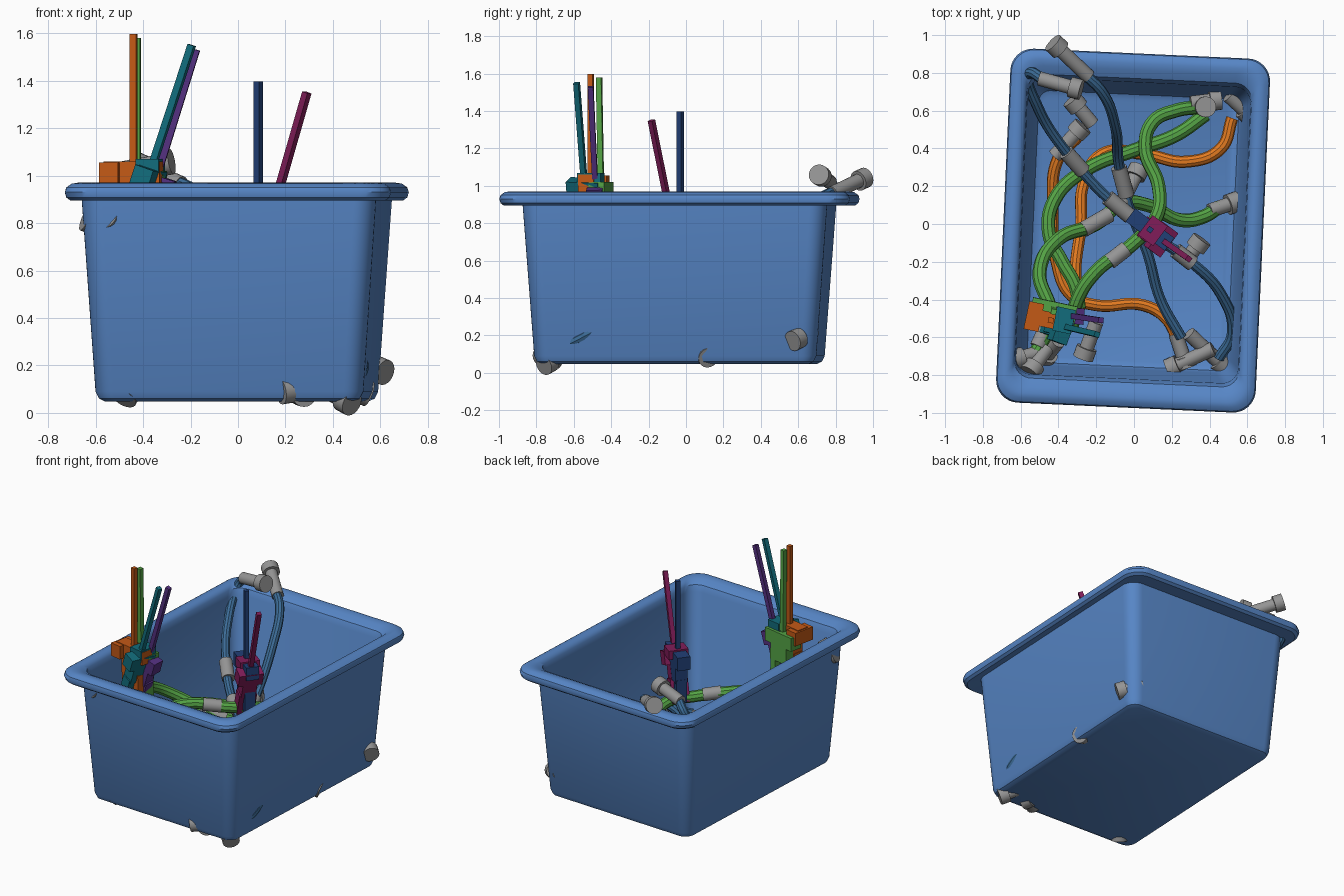
import bpy, bmesh, math
from mathutils import Vector, Matrix

if "Cube" in bpy.data.objects:
    bpy.data.objects.remove(bpy.data.objects["Cube"])


def material(name, *rgb):
    m = bpy.data.materials.new(name)
    m.use_nodes = True
    m.diffuse_color = (*rgb, 1)
    m.node_tree.nodes["Principled BSDF"].inputs["Base Color"].default_value = (*rgb, 1)
    return m


TOTE = material("tote blue", .095, .24, .57)
STEEL = material("cable blue", .045, .15, .31)
GREEN = material("green", .09, .37, .06)
ORANGE = material("orange", .78, .2, .015)
GREY = material("connector grey", .3, .3, .3)
TEAL = material("teal", .006, .15, .2)
RUST = material("rust orange", .55, .1, .008)
PURPLE = material("purple", .09, .03, .22)
NAVY = material("navy", .015, .05, .18)
MAGENTA = material("magenta", .22, .012, .1)


def finish(obj, mat, smooth=True):
    obj.data.materials.clear()
    obj.data.materials.append(mat)
    if smooth:
        bpy.ops.object.select_all(action='DESELECT')
        obj.select_set(True)
        bpy.context.view_layer.objects.active = obj
        bpy.ops.object.shade_smooth_by_angle(angle=math.radians(35))
    return obj


def from_bmesh(name, bm, mat, smooth=True):
    bmesh.ops.recalc_face_normals(bm, faces=bm.faces)
    me = bpy.data.meshes.new(name)
    bm.to_mesh(me)
    bm.free()
    obj = bpy.data.objects.new(name, me)
    bpy.context.collection.objects.link(obj)
    return finish(obj, mat, smooth)


def rod(name, p, q, r, mat, sides=20):
    """Cylinder between two points."""
    p, q = Vector(p), Vector(q)
    bm = bmesh.new()
    turn = (q - p).to_track_quat('Z', 'Y').to_matrix().to_4x4()
    bmesh.ops.create_cone(bm, cap_ends=True, segments=sides, radius1=r, radius2=r,
                          depth=(q - p).length,
                          matrix=Matrix.Translation((p + q) / 2) @ turn)
    return from_bmesh(name, bm, mat)


def block(name, centre, size, mat, turn=Matrix()):
    bm = bmesh.new()
    bmesh.ops.create_cube(bm, size=1, matrix=Matrix.Translation(centre) @ turn @
                          Matrix.Diagonal((*size, 1)))
    return from_bmesh(name, bm, mat, False)


def cable(name, points, r, mat):
    cu = bpy.data.curves.new(name, 'CURVE')
    cu.dimensions = '3D'
    cu.bevel_depth, cu.bevel_resolution, cu.resolution_u = r, 3, 8
    cu.use_fill_caps = True
    sp = cu.splines.new('BEZIER')
    sp.bezier_points.add(len(points) - 1)
    for bp, p in zip(sp.bezier_points, points):
        bp.co = p
        bp.handle_left_type = bp.handle_right_type = 'AUTO'
    obj = bpy.data.objects.new(name, cu)
    bpy.context.collection.objects.link(obj)
    bpy.ops.object.select_all(action='DESELECT')
    obj.select_set(True)
    bpy.context.view_layer.objects.active = obj
    bpy.ops.object.convert(target='MESH')
    return finish(bpy.context.object, mat)


def connector(name, tail, tip):
    """Stepped plug: slim neck and a wider head at the tip."""
    tail, tip = Vector(tail), Vector(tip)
    neck = tip - (tip - tail).normalized() * .06
    rod(name + "_neck", tail, neck, .038, GREY)
    rod(name + "_head", neck, tip, .055, GREY)


# Tote: one lofted wall profile, outside up, over the lip and down inside
def ring(bm, hx, hy, r, z):
    verts = []
    for k, (sx, sy) in enumerate(((1, 1), (-1, 1), (-1, -1), (1, -1))):
        for i in range(9):
            a = (k + i / 8) * math.pi / 2
            verts.append(bm.verts.new((sx * (hx - r) + r * math.cos(a),
                                       sy * (hy - r) + r * math.sin(a), z)))
    return verts


profile = [(.525, .715, .05, .048), (.55, .74, .065, .06), (.565, .755, .08, .09),
           (.621, .815, .09, .9), (.665, .915, .11, .895), (.682, .932, .12, .908),
           (.688, .938, .12, .93), (.682, .932, .12, .95), (.66, .91, .11, .966),
           (.635, .885, .1, .97), (.61, .85, .1, .962), (.595, .805, .09, .94),
           (.59, .785, .085, .9), (.545, .735, .07, .11), (.53, .72, .06, .08),
           (.505, .695, .05, .068)]
bm = bmesh.new()
rings = [ring(bm, *p) for p in profile]
for a, b in zip(rings, rings[1:]):
    for i in range(len(a)):
        j = (i + 1) % len(a)
        bm.faces.new((a[i], a[j], b[j], b[i]))
bm.faces.new(rings[0])
bm.faces.new(rings[-1])
bm.transform(Matrix.Translation((-.005, -.035, 0)) @ Matrix.Rotation(-.046, 4, 'Z'))
from_bmesh("tote", bm, TOTE)

# Blue cables, reaching up and over the back rim
cable("blue_cable_left", [(-.46, .75, 1.03), (-.55, .8, .96), (-.51, .62, .78),
      (-.35, .37, .62), (-.1, .1, .5), (.1, -.06, .47), (.3, -.2, .42), (.46, -.37, .3),
      (.52, -.58, .18), (.45, -.71, .12)], .029, STEEL)
cable("blue_cable_right", [(-.28, .81, .98), (-.17, .7, .92), (-.1, .52, .75),
      (-.08, .32, .5), (-.03, .1, .4), (.07, -.15, .3), (.14, -.4, .2),
      (.25, -.6, .14)], .029, STEEL)
connector("back_plug_left", (-.5, .77, 1.02), (-.28, .71, 1.06))
connector("back_plug_right", (-.24, .78, .96), (-.43, .96, 1.045))

# Green cables
cable("green_cable_front", [(-.33, -.55, .55), (-.3, -.4, .6), (-.2, -.25, .62),
      (0, -.1, .59), (.12, .04, .57), (.13, .2, .5), (.06, .4, .45), (.1, .54, .42),
      (.22, .6, .4), (.36, .62, .36)], .037, GREEN)
cable("green_cable_long", [(.38, .58, .3), (.22, .47, .32), (0, .39, .34),
      (-.25, .29, .38), (-.42, .13, .42), (-.45, -.05, .45), (-.38, -.2, .48),
      (-.31, -.33, .5), (-.29, -.45, .5)], .037, GREEN)
cable("green_cable_short", [(-.53, -.7, .77), (-.44, -.5, .74), (-.5, -.25, .66),
      (-.4, -.08, .55), (-.2, 0, .45), (-.06, .11, .38), (.07, .1, .3), (.25, .02, .2),
      (.37, .04, .15), (.45, .09, .12)], .037, GREEN)

# Orange cables
cable("orange_cable_back", [(.52, .56, .17), (.46, .4, .17), (.28, .33, .16),
      (.05, .37, .15), (-.17, .37, .18), (-.27, .2, .22), (-.28, 0, .25),
      (-.31, -.25, .3), (-.3, -.42, .34)], .032, ORANGE)
cable("orange_cable_front", [(-.3, .46, .25), (-.4, .35, .22), (-.43, .1, .16),
      (-.41, -.2, .14), (-.33, -.38, .14), (-.2, -.43, .13), (.05, -.43, .1),
      (.17, -.5, .1), (.24, -.63, .1)], .032, ORANGE)

# Grey sleeves along the cables and plugs at their ends
for i, (p, q) in enumerate([
        ((-.36, .38, .63), (-.27, .28, .57)), ((-.14, .14, .52), (-.02, .04, .485)),
        ((.22, -.14, .44), (.31, -.21, .41)), ((-.27, -.03, .48), (-.13, .05, .42)),
        ((-.13, -.2, .615), (-.04, -.13, .6)), ((-.08, .3, .48), (-.04, .15, .42)),
        ((-.51, -.65, .765), (-.46, -.54, .745))]):
    rod(f"sleeve_{i + 1}", p, q, .042, GREY)

for name, tail, tip in [
        ("right_wall_plug", (.5, .68, .22), (.62, .57, .17)),
        ("upright_plug", (.37, .62, .3), (.38, .62, .46)),
        ("green_plug_back", (.3, .64, .38), (.46, .66, .36)),
        ("green_plug_right", (.4, .07, .14), (.55, .12, .08)),
        ("front_wall_plug", (-.46, -.66, .76), (-.555, -.79, .83)),
        ("left_wall_plug", (-.5, -.68, .76), (-.645, -.72, .82)),
        ("clip_plug", (-.2, -.52, .5), (-.27, -.71, .46)),
        ("floor_plug_front", (.29, -.58, .14), (.48, -.76, .04)),
        ("blue_plug_front", (.42, -.66, .13), (.18, -.77, .09)),
        ("orange_plug_front", (.22, -.58, .1), (.28, -.76, .08)),
        ("orange_plug_back", (-.42, .36, .24), (-.27, .52, .27)),
        ("loose_plug_back", (-.22, .53, .28), (-.33, .66, .32)),
        ("loose_plug_middle", (-.07, .1, .42), (.03, .3, .34)),
        ("loose_plug_right", (.27, -.2, .36), (.36, -.08, .38)),
        ("floor_plug_left", (-.4, -.62, .2), (-.48, -.72, .06))]:
    connector(name, tail, tip)


# Clips: stick, wide head bar, narrower body and two legs gripping a cable
def clip(name, base, top, angle, mat, width=.24):
    base, top = Vector(base), Vector(top)
    axis = (top - base).normalized()
    tilt = Vector((0, 0, 1)).rotation_difference(axis).to_matrix().to_4x4()
    turn = tilt @ Matrix.Rotation(math.radians(angle), 4, 'Z')
    side = turn.to_3x3() @ Vector((1, 0, 0))
    bm = bmesh.new()
    bmesh.ops.create_cube(bm, size=1, matrix=Matrix.Translation((base + top) / 2) @ turn @
                          Matrix.Diagonal((.029, .029, (top - base).length, 1)))
    from_bmesh(name + "_stick", bm, mat, False)
    block(name + "_head", base - axis * .045, (width, .085, .09), mat, turn)
    block(name + "_body", base - axis * .14, (width * .6, .08, .12), mat, turn)
    for s, label in ((-1, "right"), (1, "left")):
        block(f"{name}_{label}_leg", base - axis * .26 + side * s * width * .22,
              (.045, .07, .16), mat, turn)


clip("rust_clip", (-.44, -.51, 1.06), (-.44, -.51, 1.597), -12, RUST)
clip("green_clip", (-.425, -.455, 1.02), (-.425, -.465, 1.58), -12, GREEN)
clip("teal_clip", (-.365, -.545, 1.03), (-.195, -.585, 1.55), 70, TEAL, .18)
clip("purple_clip", (-.34, -.485, 1.0), (-.175, -.51, 1.53), -5, PURPLE, .16)
clip("navy_clip", (.085, -.03, .92), (.085, -.03, 1.397), -37, NAVY, .26)
clip("magenta_clip", (.155, -.09, .88), (.29, -.185, 1.35), 53, MAGENTA, .16)
block("rust_clip_side", (-.53, -.49, 1.01), (.08, .15, .09), RUST,
      Matrix.Rotation(math.radians(-12), 4, 'Z'))
block("teal_clip_side", (-.37, -.51, 1.04), (.1, .13, .06), TEAL,
      Matrix.Rotation(math.radians(-12), 4, 'Z'))
block("magenta_clip_cap", (.1, -.035, .9), (.1, .13, .06), MAGENTA,
      Matrix.Rotation(math.radians(-37), 4, 'Z'))
